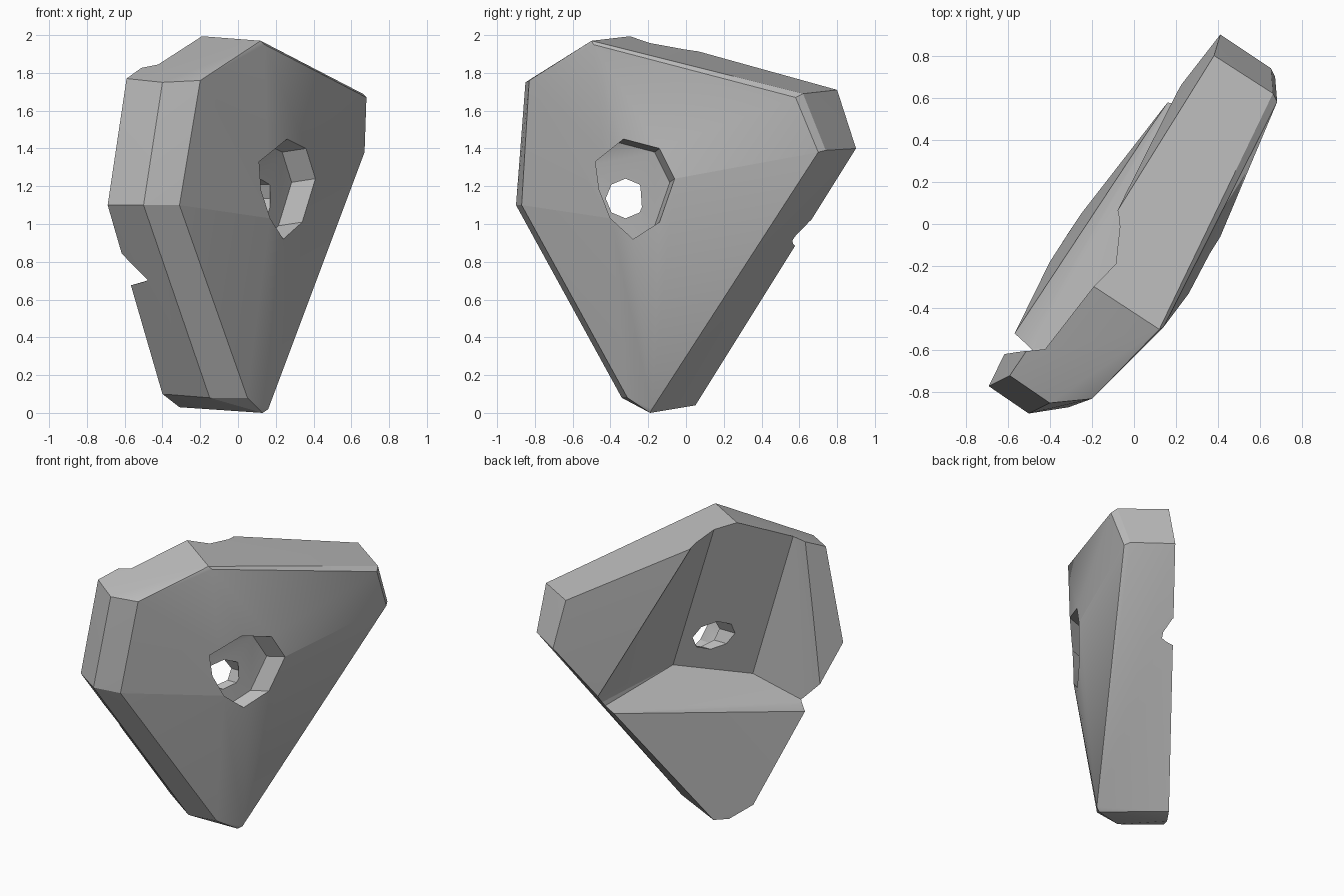
import bpy, bmesh, math
from mathutils import Vector as V

cube = bpy.data.objects.get("Cube")
if cube:
    bpy.data.objects.remove(cube)

grey = bpy.data.materials.new("mid grey")
grey.use_nodes = True
grey.diffuse_color = (0.5, 0.5, 0.5, 1)
grey.node_tree.nodes["Principled BSDF"].inputs["Base Color"].default_value = (0.5, 0.5, 0.5, 1)


def hull(name, points):
    """Convex solid wrapped around the given corners."""
    bm = bmesh.new()
    for p in points:
        bm.verts.new(p)
    res = bmesh.ops.convex_hull(bm, input=bm.verts)
    loose = [g for g in res["geom_interior"] if isinstance(g, bmesh.types.BMVert)]
    bmesh.ops.delete(bm, geom=loose, context="VERTS")
    bmesh.ops.recalc_face_normals(bm, faces=bm.faces)
    mesh = bpy.data.meshes.new(name)
    bm.to_mesh(mesh)
    bm.free()
    mesh.materials.append(grey)
    obj = bpy.data.objects.new(name, mesh)
    bpy.context.collection.objects.link(obj)
    return obj


def beyond(a, b, t):
    """Point past b on the line from a."""
    return b + (b - a) * t


def cut(body, cutter):
    mod = body.modifiers.new(cutter.name, "BOOLEAN")
    mod.operation, mod.solver, mod.object = "DIFFERENCE", "EXACT", cutter
    bpy.context.view_layer.objects.active = body
    bpy.ops.object.modifier_apply(modifier=mod.name)
    bpy.data.objects.remove(cutter)


# Outline corners: back plane, side bevel, front bevel, raised rim of the bolt seat
back = [(-.69, -.77, 1.1), (-.59, -.72, 1.77), (-.27, -.245, 2), (.38, .8, 1.71),
        (.41, .9, 1.4), (-.25, .05, .04), (-.31, -.04, .03), (-.4, -.18, .1)]
side = [(-.5, -.9, 1.1), (-.4, -.85, 1.75), (.12, -.5, 1.97), (.66, .62, 1.69),
        (.65, .74, 1.39), (.13, -.19, 0), (-.15, -.34, .08)]
front = [(-.31, -.87, 1.1), (-.2, -.83, 1.76), (.14, -.49, 1.95), (.68, .58, 1.67),
         (.67, .7, 1.38), (.16, -.18, .02), (.05, -.31, .08)]
rim = [V(p) for p in [(.11, -.48, 1.33), (.26, -.33, 1.45), (.36, -.14, 1.4), (.41, -.06, 1.24),
                      (.34, -.14, 1.01), (.24, -.28, .92), (.17, -.4, 1.03), (.12, -.46, 1.18)]]
hold = hull("climbing_hold", back + side + front + rim)

# Hollow in the back: sloping floor, lower ledge and two flared sides
floor_l, floor_r = V((.206, -.149, .939)), V((-.127, -.565, .808))
top_l, top_r = V((-.09, -.19, 1.97)), V((-.45, -.59, 1.86))
notch_l, notch_r = V((.243, .58, .94)), V((-.48, -.59, .7))
ledge_l, ledge_r = V((.18, .6, .92)), V((-.56, -.51, .68))
low_l, high_l = V((.214, .64, 1)), V((-.08, .05, 1.92))
low_r, high_r = V((-.6, -.6, .8)), V((-.5, -.6, 1.84))
inner = [floor_l, floor_r, beyond(floor_l, top_l, .2), beyond(floor_r, top_r, .2),
         beyond(floor_l, notch_l, .12), beyond(floor_r, notch_r, .12)]
mouth = [beyond(ledge_r, ledge_l, .1), beyond(ledge_l, ledge_r, .1),
         beyond(high_l, low_l, .1), beyond(low_l, high_l, .2),
         beyond(high_r, low_r, .1), beyond(low_r, high_r, .2)]
outward = V((-.837, .5425, .072))
cut(hold, hull("back_hollow", inner + mouth + [p + outward * .3 for p in mouth]))

# Bolt seat sunk into the front
axis = V((.97, .2, .15))
cut(hold, hull("bolt_seat", [p + axis * t for p in rim for t in (-.13, .3)]))

# Bolt hole through the seat
ring = [(math.cos(a), math.sin(a)) for a in (math.tau * i / 8 for i in range(8))]
cut(hold, hull("bolt_hole", [V((x, -.32 + .105 * c, 1.135 + .105 * s))
                             for c, s in ring for x in (-.5, .17)]))

# Flat sides with softly shaded front
bpy.ops.object.select_all(action="DESELECT")
hold.select_set(True)
bpy.context.view_layer.objects.active = hold
bpy.ops.object.shade_smooth_by_angle(angle=math.radians(25))
